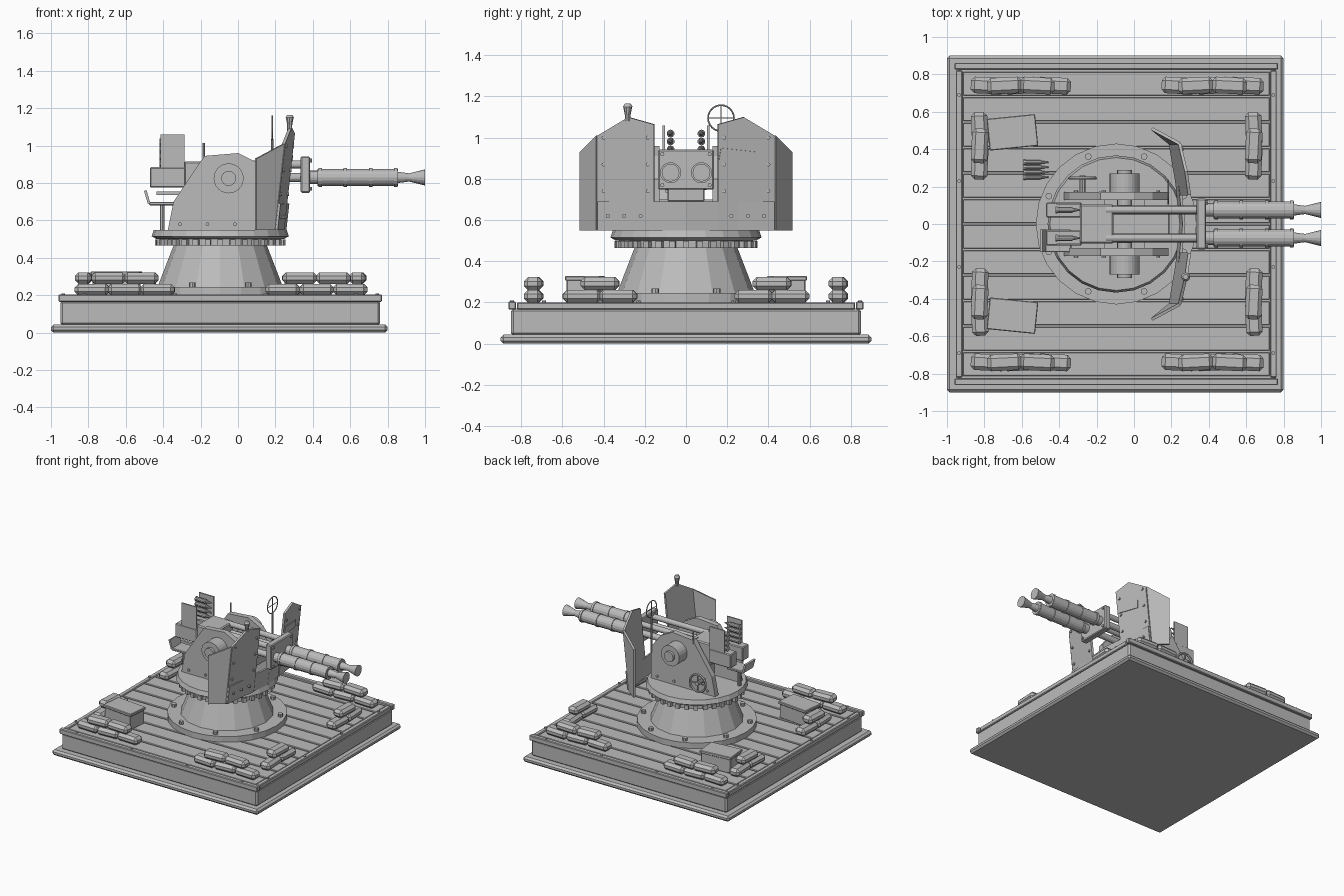
import bpy, bmesh, math
from mathutils import Vector, Matrix

if "Cube" in bpy.data.objects:
    bpy.data.objects.remove(bpy.data.objects["Cube"], do_unlink=True)

grey = bpy.data.materials.new("plain_grey")
grey.use_nodes = True
grey.diffuse_color = (.5, .5, .5, 1)
grey.node_tree.nodes["Principled BSDF"].inputs["Base Color"].default_value = grey.diffuse_color

X, Y, Z = Vector((1, 0, 0)), Vector((0, 1, 0)), Vector((0, 0, 1))
SIDES = (-1, 1)


def spread(first, last, count):
    step = (last - first) / (count - 1)
    return [first + step * i for i in range(count)]


def around(count, radius, height, offset=0):
    """Angles and points of a ring about the turret axis."""
    for i in range(count):
        angle = math.tau * (i + offset) / count
        arm = X * math.cos(angle) + Y * math.sin(angle)
        yield angle, AXIS + arm * radius + Z * height


def finish(name, bm, chamfer=0, thickness=0):
    bmesh.ops.recalc_face_normals(bm, faces=bm.faces)
    mesh = bpy.data.meshes.new(name)
    bm.to_mesh(mesh)
    bm.free()
    mesh.materials.append(grey)
    part = bpy.data.objects.new(name, mesh)
    bpy.context.collection.objects.link(part)
    if thickness:
        solid = part.modifiers.new("thickness", "SOLIDIFY")
        solid.thickness, solid.offset = thickness, 0
    if chamfer:
        bevel = part.modifiers.new("chamfer", "BEVEL")
        bevel.width, bevel.segments = chamfer, 1


def box(name, centre, size, chamfer=0, turn=0):
    bm = bmesh.new()
    place = Matrix.Translation(centre) @ Matrix.Rotation(turn, 4, "Z") @ Matrix.Diagonal((*size, 1))
    bmesh.ops.create_cube(bm, size=1, matrix=place)
    finish(name, bm, chamfer)


def rod(name, start, path, radius, end_radius=None, sides=16):
    """Round bar or cone from start along path."""
    start, path = Vector(start), Vector(path)
    bm = bmesh.new()
    place = Matrix.Translation(start + path / 2) @ path.to_track_quat("Z", "Y").to_matrix().to_4x4()
    bmesh.ops.create_cone(bm, cap_ends=True, segments=sides, radius1=radius, depth=path.length,
                          radius2=radius if end_radius is None else end_radius, matrix=place)
    finish(name, bm)


def bolt(name, at, direction, size=.01):
    rod(name, Vector(at) - direction * size, direction * size * 2, size, sides=8)


def plate(name, points, thickness):
    bm = bmesh.new()
    bm.faces.new([bm.verts.new(p) for p in points])
    finish(name, bm, thickness=thickness)


def wheel(name, centre, radius, wire, axis):
    centre = Vector(centre)
    bpy.ops.mesh.primitive_torus_add(major_radius=radius, minor_radius=wire, major_segments=24,
                                     minor_segments=6, location=centre,
                                     rotation=axis.to_track_quat("Z", "Y").to_euler())
    ring = bpy.context.object
    ring.name = name
    ring.data.materials.append(grey)
    for arm in (axis.cross(Z) * radius, Z * radius):
        rod(name + "_spoke", centre - arm, arm * 2, wire * .7, sides=6)


# Platform: ground plate, body, planks and trim
MID = -.095
DECK = .2
box("ground_plate", (-.1, 0, .022), (1.8, 1.8, .044), chamfer=.014)
box("platform_body", (MID, 0, .105), (1.71, 1.7, .13), chamfer=.012)
planks = spread(-.75, .75, 12)
pitch = planks[1] - planks[0]
for y in planks:
    box("deck_plank", (MID, y, .183), (1.64, pitch - .01, .028), chamfer=.004)
for side in SIDES:
    trim_y, trim_x = side * .844, MID + side * .84
    box("side_trim", (MID, trim_y, .185), (1.73, .036, .04), chamfer=.005)
    box("end_trim", (trim_x, 0, .183), (.036, 1.64, .036), chamfer=.005)
    for x in spread(-.82, .63, 4):
        bolt("trim_bolt", (x, trim_y, DECK), Z)
    for y in spread(-.69, .69, 4):
        bolt("trim_bolt", (trim_x, y, DECK), Z)

# Pedestal with flange, toothed ring and turntable
AXIS = X * MID
height = DECK
for name, rise, low, high, sides in (("pedestal_flange", .045, .43, .43, 24),
                                     ("pedestal_cone", .22, .335, .25, 16),
                                     ("gear_ring", .035, .325, .325, 32),
                                     ("turntable_rim", .015, .34, .365, 24),
                                     ("turntable", .035, .367, .355, 24)):
    rod(name, AXIS + Z * height, Z * rise, low, high, sides)
    height += rise
for angle, at in around(8, .39, .25, offset=.5):
    bolt("flange_bolt", at, Z, size=.018)
for angle, at in around(32, .333, .482):
    box("gear_tooth", at, (.03, .03, .034), turn=angle)

# Cheeks and trunnions
BASE = .55
cheek = ((-.375, BASE), (-.345, .7), (-.18, .945), (0, .96), (.1, .91), (.185, .8), (.185, BASE))
for side in SIDES:
    out = Y * side
    hub = Vector((-.05, 0, .825))
    plate("cheek", [(x, side * .15, z) for x, z in cheek], .042)
    rod("trunnion_axle", hub + out * .1, out * .19, .04)
    rod("trunnion_hub", hub + out * .17, out * .1, .08, sides=24)
    for x in spread(-.31, .13, 4):
        bolt("cheek_bolt", (x, side * .17, BASE + .03), out)

# Shield: two leaning panels, folded wings and a lower cross strip
INNER, FOLD, STRIP_TOP = .155, .43, .69


def lean(y, z, forward=0):
    sweep = max(abs(y) - INNER, 0)
    return Vector((.24 + forward + (z - BASE) * .11 - sweep * .17, y, z))


panel = ((INNER, BASE), (INNER, 1.065), (.28, 1.1), (FOLD, 1.01), (FOLD, BASE))
for side in SIDES:
    edge = side * FOLD
    tip = Vector((.095, side * .51, BASE))
    plate("shield_panel", [lean(side * y, z) for y, z in panel], .016)
    plate("shield_wing", [lean(edge, BASE), lean(edge, 1.01), tip + Z * .38, tip], .016)
    plate("shield_strip", [lean(y, z, forward=.012) for y, z in
                           ((0, BASE), (0, STRIP_TOP), (edge, STRIP_TOP), (edge, BASE))], .014)
    for y in (INNER + .03, FOLD - .03):
        for z in spread(.74, 1, 3):
            bolt("panel_bolt", lean(side * y, z, forward=.006), X)
    for y in spread(.22, .38, 3):
        bolt("strip_bolt", lean(side * y, .62, forward=.016), X)
plate("shield_tag", [lean(y, z, forward=.01) for y, z in
                     ((.16, .89), (.17, .95), (.35, .93), (.345, .87))], .008)

# Lamp on the shield top
lamp = lean(-.283, 1.08)
rod("lamp_post", lamp, Z * .04, .014, sides=10)
rod("lamp_body", lamp + Z * .03, Z * .04, .014, .022, sides=10)
rod("lamp_cap", lamp + Z * .07, Z * .015, .024, .014, sides=10)

# Twin guns with clips of shells
def shell(name, back, radius):
    rod(name + "_rim", back, X * .01, radius * 1.2, sides=10)
    rod(name + "_case", back, X * .09, radius, sides=10)
    rod(name + "_tip", back + X * .09, X * .045, radius * .8, radius * .2, sides=10)


BORE = .83
for side in SIDES:
    gun = Vector((0, side * .075, BORE))
    rod("inner_barrel", gun - X * .15, X, .024)
    rod("recoil_tube", gun + Vector((-.15, 0, .07)), X * .5, .021)
    x = .37
    for name, length, back, front in (("barrel_collar", .055, .036, .036),
                                      ("barrel_jacket", .43, .046, .046),
                                      ("muzzle_neck", .06, .03, .022),
                                      ("flash_cone", .085, .022, .043)):
        rod(name, gun + X * x, X * length, back, front)
        x += length
    for x in spread(.43, .835, 4):
        rod("jacket_band", gun + X * x, X * .018, .051)
    box("breech", gun - X * .375, (.19, .08, .11), chamfer=.006)
    box("clip_guide", (-.35, side * .108, .965), (.13, .01, .19))
    for rise in spread(.075, .19, 4):
        shell("clip_shell", gun + Vector((-.42, 0, rise)), .016)
    for z in (BORE - .06, BORE + .09):
        bolt("clamp_bolt", (.385, side * .115, z), X)
box("receiver", (-.2, 0, BORE), (.18, .21, .17), chamfer=.008)
box("cradle", (0, 0, .725), (.38, .18, .07), chamfer=.006)
box("cradle_support", (-.05, 0, .62), (.22, .26, .16))
box("barrel_clamp", (.36, 0, .845), (.05, .27, .194), chamfer=.006)

# Ring sight, rear sight and handwheel
sight = Vector((.183, .17, 1.095))
rod("sight_post", sight - Z * .34, Z * .28, .006, sides=8)
wheel("ring_sight", sight, .063, .004, X)
rod("rear_sight", (-.183, .17, .92), Z * .095, .006, sides=8)
hand = Vector((-.275, .245, .66))
wheel("handwheel", hand, .068, .009, Y)
rod("handwheel_shaft", hand + Y * .015, Y * -.11, .016, sides=10)

# Seat behind the guns
seat = Vector((-.405, -.09, STRIP_TOP))
rod("seat_post", seat, Z * (BASE - STRIP_TOP), .014, sides=10)
box("seat_pad", seat, (.14, .12, .018), chamfer=.004)
box("seat_arm", seat + Vector((.04, 0, .055)), (.14, .02, .02))
plate("seat_back", [seat + Vector((-.07 - rise * .3, side * .06, rise))
                    for side, rise in ((-1, 0), (1, 0), (1, .07), (-1, .07))], .014)


# Sandbags: a lower row and an upper row over its joints
def bag_wall(start, end, count, turn):
    lower = [Vector(start).lerp(Vector(end), t) for t in spread(0, 1, count)]
    upper = [(a + b) / 2 + Z * .062 for a, b in zip(lower, lower[1:])]
    for i, at in enumerate(lower + upper):
        tilt = .05 if i % 2 else -.05
        box("sandbag", at + Z * (DECK + .03), (.185, .088, .062), chamfer=.02, turn=turn + tilt)


for side in SIDES:
    row = side * .74
    bag_wall((-.78, row, 0), (-.43, row, 0), 3, 0)
    bag_wall((.24, row, 0), (.6, row, 0), 3, 0)
    for x in (-.825, .64):
        bag_wall((x, side * .33, 0), (x, side * .505, 0), 2, math.pi / 2)

# Crates and loose shells on the deck
for side in SIDES:
    crate = Vector((-.65, side * .49, DECK + .055))
    box("crate", crate, (.245, .155, .115), chamfer=.004, turn=side * .1)
    box("crate_lid", crate + Z * .062, (.26, .17, .022), chamfer=.004, turn=side * .1)
for y in spread(.25, .33, 4):
    shell("loose_shell", Vector((-.59, y, DECK + .014)), .012)
